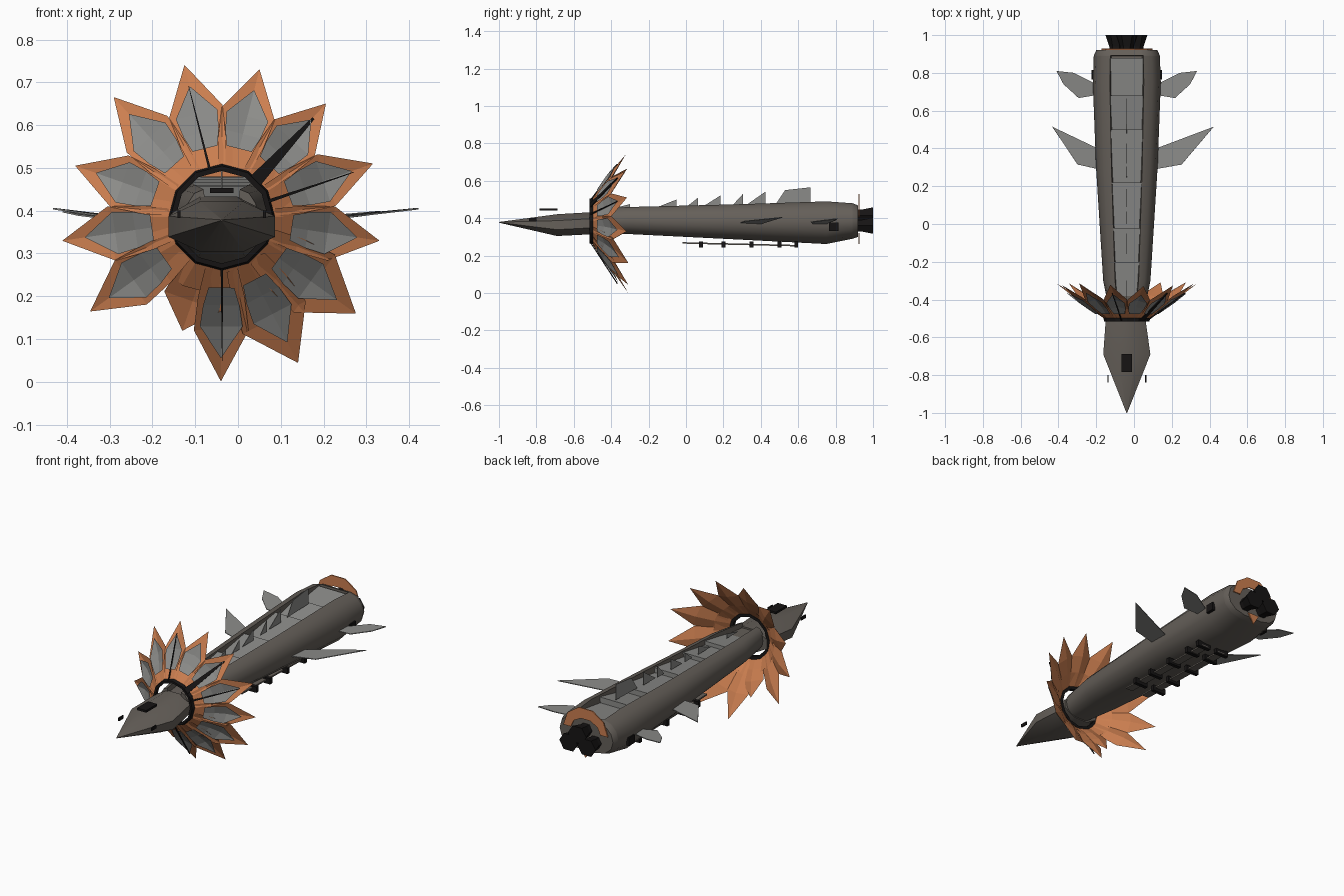
import bpy, math
from mathutils import Vector

if "Cube" in bpy.data.objects:
    bpy.data.objects.remove(bpy.data.objects["Cube"])

CX, CZ = -0.038, 0.385


def material(name, r, g, b):
    m = bpy.data.materials.new(name)
    m.diffuse_color = (r, g, b, 1)
    m.use_nodes = True
    m.node_tree.nodes["Principled BSDF"].inputs["Base Color"].default_value = m.diffuse_color
    return m


HULL = material("hull", 0.13, 0.115, 0.10)
GREY = material("panel_grey", 0.26, 0.26, 0.25)
ORANGE = material("copper", 0.60, 0.21, 0.08)
BLACK = material("black", 0.008, 0.007, 0.007)


def mesh(name, verts, faces, mat, thick=0, smooth=False):
    me = bpy.data.meshes.new(name)
    me.from_pydata(verts, [], faces)
    me.update()
    me.materials.append(mat)
    ob = bpy.data.objects.new(name, me)
    bpy.context.collection.objects.link(ob)
    if thick:
        s = ob.modifiers.new("thickness", 'SOLIDIFY')
        s.thickness, s.offset = thick, 0
    if smooth:
        bpy.ops.object.select_all(action='DESELECT')
        ob.select_set(True)
        bpy.context.view_layer.objects.active = ob
        bpy.ops.object.shade_smooth_by_angle(angle=math.radians(35))
    return ob


def plate(name, pts, mat, thick=0.003):
    return mesh(name, pts, [range(len(pts))], mat, thick)


def loft(name, rings, mat, caps=True, smooth=False):
    n = len(rings[0])
    verts = [p for r in rings for p in r]
    faces = [(k * n + i, k * n + (i + 1) % n, (k + 1) * n + (i + 1) % n, (k + 1) * n + i)
             for k in range(len(rings) - 1) for i in range(n)]
    if caps:
        faces += [tuple(reversed(range(n))), tuple(range(len(verts) - n, len(verts)))]
    return mesh(name, verts, faces, mat, smooth=smooth)


def circle(y, r, n, cx=CX, cz=CZ, rz=None, turn=0):
    return [(cx + r * math.cos(turn + math.tau * i / n), y,
             cz + (rz or r) * math.sin(turn + math.tau * i / n)) for i in range(n)]


def box(name, c, s, mat):
    bpy.ops.mesh.primitive_cube_add(size=1, location=c)
    ob = bpy.context.object
    ob.name, ob.scale = name, s
    ob.data.materials.append(mat)
    return ob


# Main hull: y, half width, top z, bottom z
STATIONS = [(-0.5, 0.085, 0.45, 0.32), (-0.3, 0.125, 0.46, 0.315), (0.3, 0.163, 0.475, 0.285),
            (0.75, 0.18, 0.49, 0.262), (0.89, 0.175, 0.48, 0.29)]
HALF = [(0.46, 0.80), (0.5, 1.0), (0.75, 0.93), (0.93, 0.75), (1, 0.5),
        (0.93, 0.27), (0.7, 0.08), (0.35, 0)]


def hull_at(y):
    for a, b in zip(STATIONS, STATIONS[1:]):
        if y <= b[0]:
            t = (y - a[0]) / (b[0] - a[0])
            return [p + (q - p) * t for p, q in zip(a, b)][1:]
    return STATIONS[-1][1:]


def hull_ring(y, w, top, bot, filled=False):
    half = [(x, 1.0 if filled and z == 0.80 else z) for x, z in HALF]
    return [(CX + x * w, y, bot + z * (top - bot))
            for x, z in half + [(-x, z) for x, z in reversed(half)]]


loft("main_hull", [hull_ring(*s) for s in STATIONS]
     + [hull_ring(0.891, 0.175, 0.48, 0.29, True), hull_ring(0.92, 0.162, 0.468, 0.30, True)],
     HULL, smooth=True)

# Stepped panels lying in the roof trough
breaks = [-0.38, -0.2, -0.02, 0.22, 0.5, 0.68, 0.88]
for a, b in zip(breaks, breaks[1:]):
    pts = []
    for y, lift in ((a, 0.82), (b, 0.96)):
        w, top, bot = hull_at(y)
        z = bot + lift * (top - bot)
        pts += [(CX - 0.49 * w, y, z), (CX + 0.49 * w, y, z)]
    w, top, bot = hull_at(b)
    z = bot + 0.80 * (top - bot)
    pts += [(CX - 0.49 * w, b, z), (CX + 0.49 * w, b, z)]
    mesh("roof_panel", pts, [(0, 1, 3, 2), (2, 3, 5, 4)], GREY)

# Dorsal fins
for y0, y1, z in [(-0.4, -0.3, 0.475), (-0.16, -0.05, 0.50), (0.0, 0.065, 0.51), (0.09, 0.185, 0.522),
                  (0.245, 0.305, 0.53), (0.32, 0.425, 0.542)]:
    base = hull_at(y1)[1] - 0.01
    plate("dorsal_fin", [(CX, y0, base), (CX, y1, base), (CX, y1, z)], GREY)
plate("rear_dorsal_fin", [(CX, 0.48, 0.475), (CX, 0.53, 0.55), (CX, 0.665, 0.565), (CX, 0.665, 0.48)], GREY)

# Nose
loft("nose", [circle(y, rx, 8, cx, cz, rz, math.pi / 8) for y, rx, cx, cz, rz in
              [(-1.0, 0.002, CX, 0.378, 0.002), (-0.69, 0.135, CX, 0.363, 0.063),
               (-0.49, 0.112, -0.045, 0.374, 0.064)]], HULL, smooth=True)
box("canopy", (CX, -0.735, 0.447), (0.055, 0.095, 0.012), BLACK)
for s in (-1, 1):
    box("nose_port", (CX + s * 0.1, -0.82, 0.392), (0.006, 0.04, 0.018), BLACK)
    box("rear_port", (CX + s * 0.178, 0.79, 0.355), (0.016, 0.05, 0.045), BLACK)


# Petal collar
def petal(name, tx, tz, start, scale, width, dy, mat):
    d = Vector((tx - CX, 0, tz - CZ))
    L = d.length * scale
    d.normalize()
    side = Vector((-d.z, 0, d.x))
    verts = []
    for t, hw, fold in [(0, 0.6, 0.0), (0.25, 0.85, 0.012), (0.55, 1, 0.016), (1, 0.01, 0)]:
        r = start + t * (L - start)
        y = -0.5 + 0.17 * (r - 0.115) / 0.24 + dy
        mid = Vector((CX, y, CZ)) + d * r
        for k in (-1, 0, 1):
            verts.append(mid + side * (k * hw * width) + Vector((0, 0 if k else fold, 0)))
    faces = [(3 * j + k, 3 * j + k + 1, 3 * j + k + 4, 3 * j + k + 3) for j in range(3) for k in (0, 1)]
    mesh(name, verts, faces, mat)


TIPS = [(-0.125, 0.74), (0.05, 0.73), (0.205, 0.65), (0.315, 0.51), (0.33, 0.33), (0.275, 0.16),
        (0.14, 0.045), (-0.04, 0.002), (-0.345, 0.165), (-0.41, 0.33), (-0.38, 0.505), (-0.29, 0.665)]
for i, (x, z) in enumerate(TIPS):
    petal("outer_petal", x, z, 0.12, 1, 0.083 if i in (5, 6) else 0.064, 0, ORANGE)
    petal("inner_petal", x, z, 0.165, 0.86, 0.05, -0.012, GREY)
# Plain low petal without an inner layer
petal("short_petal", -0.13, 0.12, 0.12, 1, 0.07, 0.006, ORANGE)
loft("collar_cone", [circle(-0.505, 0.115, 12), circle(-0.447, 0.185, 12)], ORANGE, caps=False)
loft("collar_ring", [circle(-0.515, 0.108, 12), circle(-0.515, 0.12, 12), circle(-0.495, 0.125, 12),
                     circle(-0.495, 0.108, 12), circle(-0.515, 0.108, 12)], BLACK, caps=False)

# Dark rods and blade on the collar
for tx, tz, w in [(-0.115, 0.69, 0.003), (0.27, 0.49, 0.004), (-0.037, 0.05, 0.003), (0.175, 0.615, 0.016)]:
    d = Vector((tx - CX, 0, tz - CZ)).normalized()
    s = Vector((-d.z, 0, d.x)) * w
    root, tip = Vector((CX, -0.51, CZ)) + d * 0.115, Vector((tx, -0.367, tz))
    plate("collar_rod", [root - s, root + s, tip + s * 0.2, tip - s * 0.2], BLACK, 0.006)

# Side fins, one pair forward and one aft; the left forward fin is shorter
FINS = {
    "forward_fin": [(0.15, 0.29, 0.375), (0.155, 0.40, 0.37), (0.46, 0.515, 0.405), (0.29, 0.315, 0.385)],
    "aft_fin": [(0.175, 0.68, 0.37), (0.18, 0.75, 0.37), (0.28, 0.80, 0.39), (0.372, 0.81, 0.398),
                (0.335, 0.74, 0.39), (0.255, 0.667, 0.38)],
}
for name, pts in FINS.items():
    for s in (-1, 1):
        trim = 0.79 if s < 0 and name == "forward_fin" else 1
        plate(name, [(CX + s * (0.15 + (x - 0.15) * trim), y, z) for x, y, z in pts], GREY, 0.004)

# Belly rails with hanging blocks
for s in (-1, 1):
    plate("belly_rail", [(CX + s * 0.055 - 0.022, -0.02, 0.268), (CX + s * 0.055 + 0.022, -0.02, 0.268),
                         (CX + s * 0.055 + 0.022, 0.6, 0.253), (CX + s * 0.055 - 0.022, 0.6, 0.253)], HULL, 0.008)
    for y in (0.08, 0.2, 0.35, 0.5, 0.59):
        box("belly_block", (CX + s * 0.06, y, 0.26), (0.08, 0.02, 0.032), BLACK)

# Engine nozzles and rear collar arch
for x, z in [(-0.095, 0.36), (0.015, 0.36), (CX, 0.415)]:
    loft("engine_nozzle", [circle(0.9, 0.036, 6, x, z), circle(0.94, 0.036, 6, x, z),
                           circle(1.0, 0.056, 6, x, z, 0.05)], BLACK)
arc = [math.radians(a) for a in range(0, 181, 36)]
verts = [(CX + r * math.cos(a), 0.925, 0.41 + h * math.sin(a)) for a in arc for r, h in ((0.135, 0.125), (0.09, 0.065))]
mesh("rear_arch", verts, [(2 * i, 2 * i + 1, 2 * i + 3, 2 * i + 2) for i in range(len(arc) - 1)], ORANGE, 0.006)
plate("rear_spike", [(CX - 0.035, 0.925, 0.32), (CX + 0.035, 0.925, 0.32), (CX, 0.925, 0.262)], ORANGE, 0.006)
